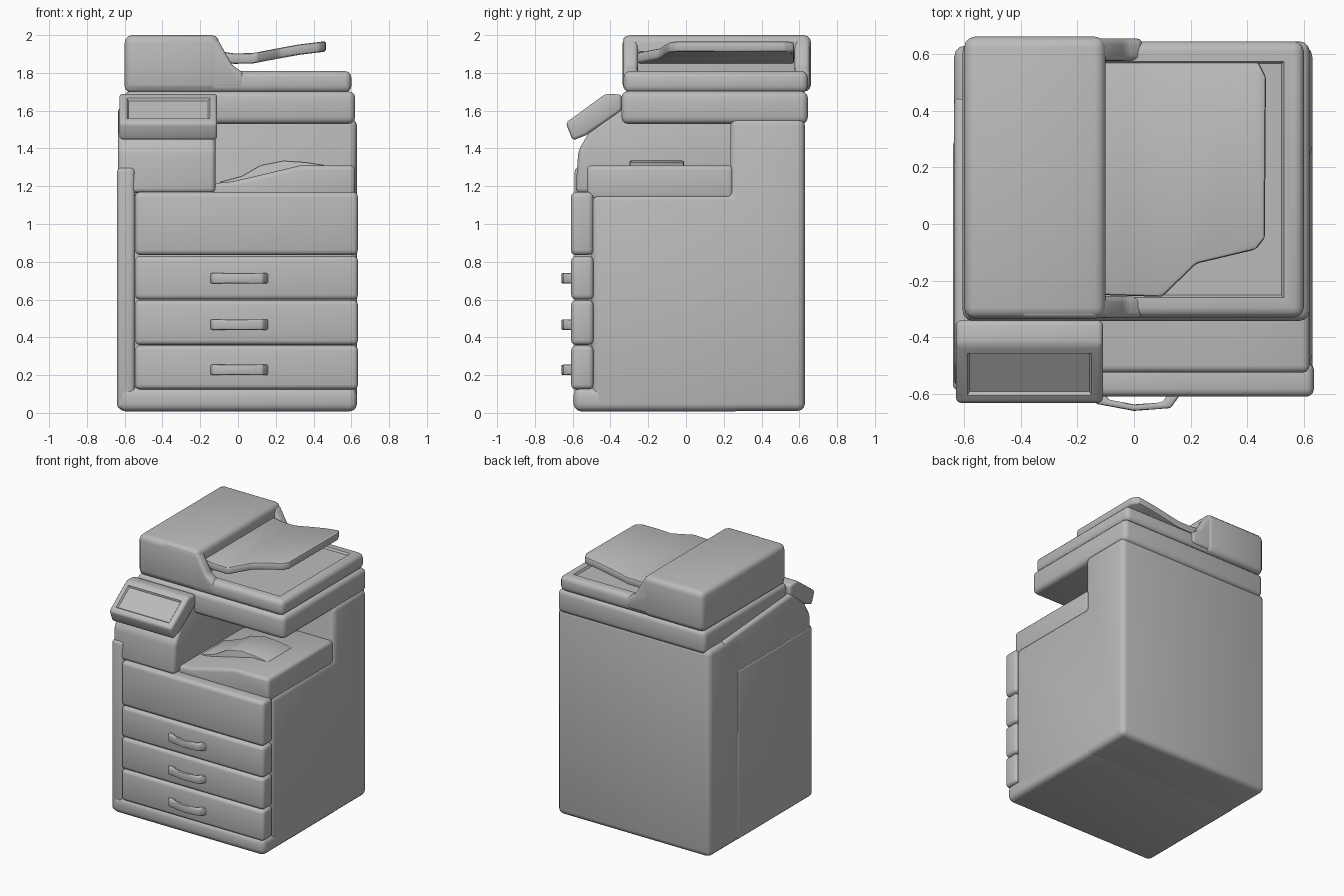
import bpy, bmesh, math
from mathutils import Vector

if "Cube" in bpy.data.objects:
    bpy.data.objects.remove(bpy.data.objects["Cube"])

grey = bpy.data.materials.new("light_grey_plastic")
grey.diffuse_color = (0.5, 0.5, 0.5, 1)
grey.use_nodes = True
grey.node_tree.nodes["Principled BSDF"].inputs["Base Color"].default_value = grey.diffuse_color


def prism(name, axis, outline, lo, hi, bevel=0.02, seg=3, cuts=(), warp=None, recess=None):
    """Extrude a 2D outline along an axis, optionally bend it, round its edges, sink a panel."""
    def place(a, b, h):
        return {"x": (h, a, b), "y": (a, h, b), "z": (a, b, h)}[axis]
    bm = bmesh.new()
    base = bm.faces.new([bm.verts.new(place(a, b, lo)) for a, b in outline])
    ext = bmesh.ops.extrude_face_region(bm, geom=[base])
    shift = Vector(place(0, 0, hi - lo))
    bmesh.ops.translate(bm, vec=shift, verts=[g for g in ext["geom"] if isinstance(g, bmesh.types.BMVert)])
    for c in cuts:
        bmesh.ops.bisect_plane(bm, geom=bm.verts[:] + bm.edges[:] + bm.faces[:],
                               plane_co=(c, 0, 0), plane_no=(1, 0, 0))
    if warp:
        for v in bm.verts:
            v.co.z += warp(v.co.x)
    bmesh.ops.recalc_face_normals(bm, faces=bm.faces[:])
    if bevel:
        edges = [e for e in bm.edges if e.calc_face_angle(0) > math.radians(25)]
        bmesh.ops.bevel(bm, geom=edges, offset=bevel, offset_type='OFFSET', segments=seg,
                        profile=0.5, affect='EDGES', clamp_overlap=True)
    if recess:
        direction, margin, depth = recess
        d = Vector(direction).normalized()
        bm.normal_update()
        face = max((f for f in bm.faces if f.normal.dot(d) > 0.9), key=lambda f: f.calc_area())
        n = face.normal.copy()
        bmesh.ops.inset_region(bm, faces=[face], thickness=margin)
        bmesh.ops.inset_region(bm, faces=[face], thickness=0.012)
        bmesh.ops.translate(bm, vec=-n * depth, verts=face.verts[:])
    bmesh.ops.recalc_face_normals(bm, faces=bm.faces[:])
    me = bpy.data.meshes.new(name)
    bm.to_mesh(me)
    bm.free()
    me.materials.append(grey)
    ob = bpy.data.objects.new(name, me)
    bpy.context.collection.objects.link(ob)
    bpy.ops.object.select_all(action='DESELECT')
    ob.select_set(True)
    bpy.context.view_layer.objects.active = ob
    bpy.ops.object.shade_smooth_by_angle(angle=math.radians(40))
    return ob


def box(name, x0, x1, y0, y1, z0, z1, bevel=0.02, **kw):
    return prism(name, "z", [(x0, y0), (x1, y0), (x1, y1), (x0, y1)], z0, z1, bevel, **kw)


def ramp(points):
    """Piecewise linear height along x."""
    def f(x):
        if x <= points[0][0]:
            return points[0][1]
        for (a, za), (b, zb) in zip(points, points[1:]):
            if x <= b:
                return za + (zb - za) * (x - a) / (b - a)
        return points[-1][1]
    return f


# cabinet with the paper output notch cut from its side profile
prism("cabinet", "x", [(-0.5, 0.01), (0.63, 0.01), (0.63, 1.56), (0.235, 1.56), (0.235, 1.16), (-0.5, 1.16)],
      -0.635, 0.63, 0.04)
box("base", -0.635, 0.63, -0.595, 0.3, 0.008, 0.135, 0.04)
# left side strip beside the drawers and the column above it
box("left_strip", -0.64, -0.545, -0.59, 0.3, 0.02, 1.3, 0.025)
prism("left_column", "x", [(-0.585, 1.165), (0.45, 1.165), (0.45, 1.56), (-0.36, 1.62), (-0.51, 1.49), (-0.57, 1.39)],
      -0.635, -0.12, 0.025)

# front door and three drawers
box("front_door", -0.545, 0.635, -0.61, -0.49, 0.835, 1.17, 0.028)
for i, (z0, z1, hz) in enumerate([(0.6, 0.83, 0.71), (0.36, 0.597, 0.465), (0.125, 0.357, 0.225)]):
    box(f"drawer_{i + 1}", -0.545, 0.635, -0.608, -0.49, z0, z1, 0.025)
    # bowed pull handle
    prism(f"drawer_handle_{i + 1}", "z",
          [(-0.15, -0.6), (-0.135, -0.635), (0, -0.66), (0.13, -0.65), (0.165, -0.6),
           (0.12, -0.6), (0.1, -0.63), (0, -0.637), (-0.09, -0.62), (-0.1, -0.6)],
          hz - 0.025, hz + 0.03, 0.008, 2)

# output tray: sloped floor, raised outer ridge and arched paper rest
prism("output_floor", "y", [(-0.13, 1.13), (0.62, 1.13), (0.62, 1.31), (0.33, 1.31), (0.1, 1.255), (-0.03, 1.225), (-0.13, 1.215)],
      -0.525, 0.25, 0.025)
prism("paper_rest", "y", [(-0.1, 1.2), (0.46, 1.29), (0.46, 1.312), (0.36, 1.328), (0.24, 1.336), (0.12, 1.312), (0.02, 1.255), (-0.1, 1.222)],
      -0.3, -0.01, 0.01, 2)

# scanner unit and lid
box("scanner", -0.605, 0.62, -0.342, 0.645, 1.53, 1.703, 0.035)
box("scanner_lid", -0.6, 0.6, -0.33, 0.645, 1.695, 1.81, 0.035, recess=((0, 0, 1), 0.05, 0.015))

# document feeder: core between two sloping cheeks
box("feeder_core", -0.6, -0.1, -0.335, 0.662, 1.7, 2.0, 0.04)
cheek = [(-0.4, 1.72), (0.03, 1.72), (0.03, 1.8), (-0.03, 1.84), (-0.1, 1.965), (-0.14, 1.995), (-0.4, 1.995)]
for name, y0, y1 in [("feeder_front_cheek", -0.332, -0.255), ("feeder_back_cheek", 0.575, 0.655)]:
    prism(name, "y", cheek, y0, y1, 0.02)

# sloping document tray with a cut front corner
prism("document_tray", "z",
      [(-0.14, 0.572), (0.44, 0.572), (0.466, 0.52), (0.462, -0.05), (0.43, -0.09), (0.22, -0.14), (0.1, -0.257), (-0.14, -0.25)],
      0, 0.055, 0.012, 2, cuts=(-0.02, 0.08, 0.2, 0.32),
      warp=ramp([(-0.1, 1.865), (-0.02, 1.848), (0.08, 1.85), (0.2, 1.873), (0.32, 1.895), (0.466, 1.913)]))

# tilted control panel with a sunken screen
panel = prism("control_panel", "x",
              [(-0.637, 1.535), (-0.6, 1.442), (-0.53, 1.47), (-0.34, 1.6), (-0.34, 1.685), (-0.425, 1.69)],
              -0.628, -0.11, 0.018, recess=((0, -0.6, 0.8), 0.03, 0.012))
